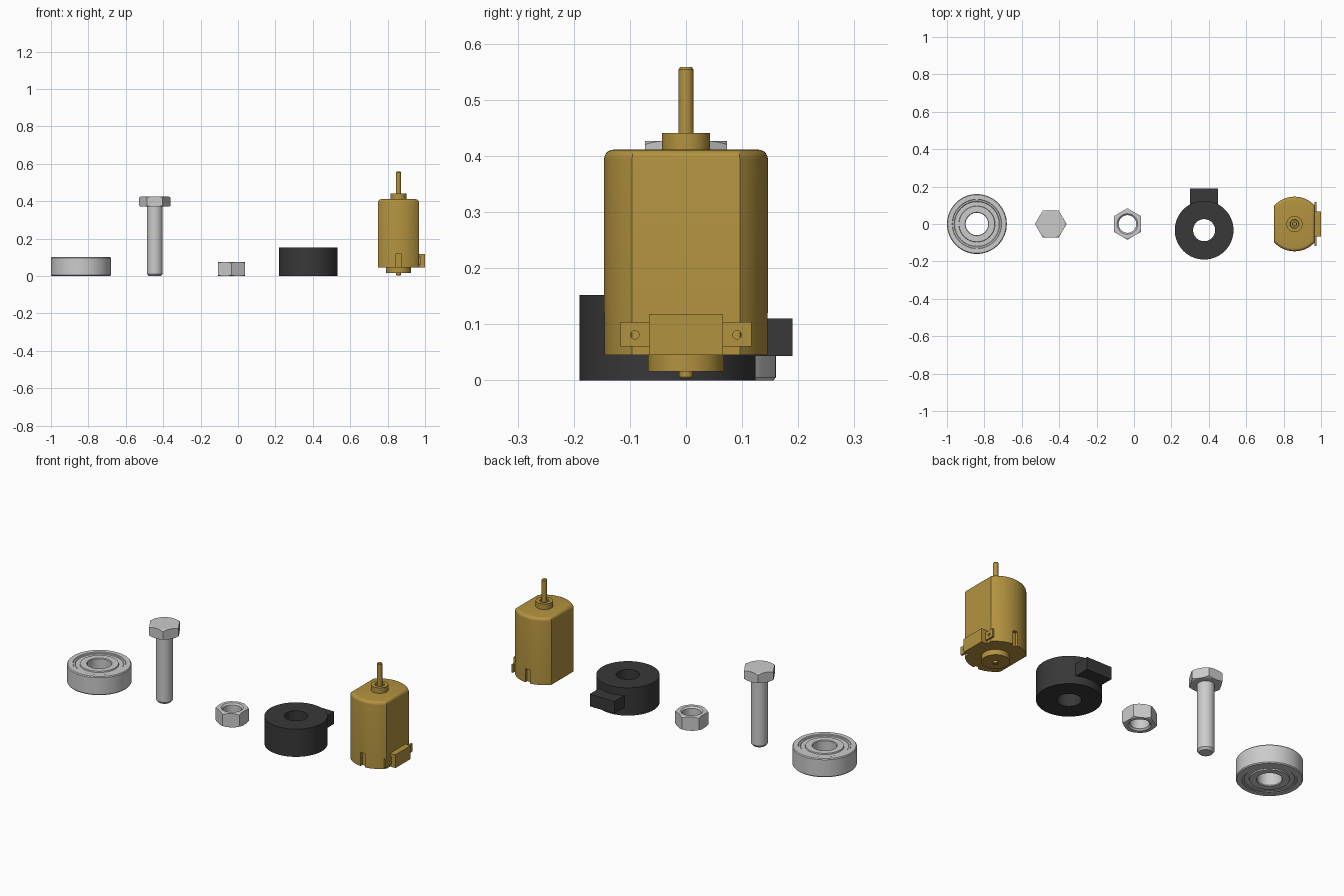
import bpy, bmesh
from math import pi, cos, sin, acos, radians

if "Cube" in bpy.data.objects:
    bpy.data.objects.remove(bpy.data.objects["Cube"])


def material(name, color):
    m = bpy.data.materials.new(name)
    m.diffuse_color = color
    m.use_nodes = True
    m.node_tree.nodes["Principled BSDF"].inputs["Base Color"].default_value = m.diffuse_color
    return m


GOLD = material("gold", (0.45, 0.29, 0.05, 1))
BLACK = material("black", (0.04, 0.04, 0.04, 1))


def finish(bm, name, loc, mat=None):
    bmesh.ops.recalc_face_normals(bm, faces=bm.faces)
    me = bpy.data.meshes.new(name)
    bm.to_mesh(me)
    bm.free()
    ob = bpy.data.objects.new(name, me)
    bpy.context.collection.objects.link(ob)
    ob.location = loc
    if mat:
        me.materials.append(mat)
    return ob


def lathe(name, profile, loc, mat=None, closed=False, n=64):
    """Spin an (r, z) profile round z."""
    bm = bmesh.new()
    rings = [[bm.verts.new((r * cos(2 * pi * i / n), r * sin(2 * pi * i / n), z))
              for i in range(n)] for r, z in profile]
    pairs = list(zip(rings, rings[1:]))
    if closed:
        pairs.append((rings[-1], rings[0]))
    for a, b in pairs:
        for i in range(n):
            j = (i + 1) % n
            bm.faces.new((a[i], a[j], b[j], b[i]))
    bmesh.ops.remove_doubles(bm, verts=bm.verts, dist=1e-6)
    return finish(bm, name, loc, mat)


def prism(name, outline, z0, z1, loc, mat=None, round_top=0):
    bm = bmesh.new()
    f = bm.faces.new([bm.verts.new((x, y, z0)) for x, y in outline])
    top = bmesh.ops.extrude_face_region(bm, geom=[f], use_keep_orig=True)["geom"]
    up = [v for v in top if isinstance(v, bmesh.types.BMVert)]
    bmesh.ops.translate(bm, verts=up, vec=(0, 0, z1 - z0))
    if round_top:
        rim = [e for e in bm.edges if all(v.co.z > z1 - 1e-5 for v in e.verts)]
        bmesh.ops.bevel(bm, geom=rim, offset=round_top, segments=5,
                        profile=0.5, affect='EDGES')
    return finish(bm, name, loc, mat)


def box(name, x, y, z, mat=None):
    outline = [(x[0], y[0]), (x[1], y[0]), (x[1], y[1]), (x[0], y[1])]
    return prism(name, outline, z[0], z[1], (0, 0, 0), mat)


def boolean(ob, tool, op='DIFFERENCE'):
    mod = ob.modifiers.new("cut", 'BOOLEAN')
    mod.operation, mod.object, mod.solver = op, tool, 'EXACT'
    bpy.context.view_layer.objects.active = ob
    bpy.ops.object.modifier_apply(modifier=mod.name)
    bpy.data.objects.remove(tool)


def hexagon(r, turn):
    return [(r * cos(turn + i * pi / 3), r * sin(turn + i * pi / 3)) for i in range(6)]


# Ball bearing: races with recessed shields, same on both faces
H = 0.102
half = [(0.060, 0.004), (0.063, 0), (0.095, 0), (0.097, 0.006), (0.119, 0.006),
        (0.122, 0.003), (0.130, 0.003), (0.132, 0), (0.156, 0), (0.160, 0.005)]
lathe("bearing", half + [(r, H - z) for r, z in reversed(half)],
      (-0.84, 0, 0), closed=True)

# Hex bolt: chamfered head and shank
BOLT = (-0.445, 0, 0)
lathe("bolt_shank", [(0, 0), (0.032, 0), (0.042, 0.012), (0.042, 0.38), (0, 0.38)], BOLT)
head = prism("bolt_head", hexagon(0.0845, 0), 0.371, 0.426, BOLT)
boolean(head, lathe("chamfer", [(0, 0.371), (0.074, 0.371), (0.088, 0.379),
                                (0.088, 0.418), (0.074, 0.426), (0, 0.426)], BOLT),
        'INTERSECT')

# Hex nut: chamfered outside and at the bore
NUT = (-0.035, 0, 0)
nut = prism("nut", hexagon(0.084, pi / 6), 0, 0.075, NUT)
boolean(nut, lathe("chamfer", [(0.055, 0), (0.074, 0), (0.088, 0.008), (0.088, 0.067),
                               (0.074, 0.075), (0.055, 0.075), (0.047, 0.067),
                               (0.047, 0.008)], NUT, closed=True), 'INTERSECT')

# Black ring with side connector
lathe("buzzer_body", [(0.059, 0), (0.157, 0), (0.157, 0.152), (0.059, 0.152)],
      (0.375, -0.033, 0), BLACK, closed=True)
box("buzzer_connector", (0.30, 0.45), (0.07, 0.19), (0.043, 0.11), BLACK)

# Motor can: round body with two flats, rounded top, slots front and back
MX = 0.858
MOTOR = (MX, 0, 0)
R, FLAT = 0.146, 0.11
a0 = acos(FLAT / R)
arc = [a0 + (pi - 2 * a0) * i / 24 for i in range(25)]
outline = [(R * cos(a), R * sin(a)) for a in arc]
outline += [(-x, -y) for x, y in outline]
can = prism("motor_can", outline, 0.045, 0.411, MOTOR, GOLD, round_top=0.017)
for s in (-1, 1):
    ys = sorted((s * 0.13, s * 0.17))
    boolean(can, box("slot", (MX - 0.014, MX + 0.014), ys, (0.03, 0.12)))

# Motor bosses and shaft
lathe("motor_top_boss", [(0, 0.405), (0.043, 0.405), (0.043, 0.441), (0.024, 0.441),
                         (0.022, 0.432), (0, 0.432)], MOTOR, GOLD)
boss = lathe("motor_bottom_boss", [(0, 0.05), (0.068, 0.05), (0.068, 0.016), (0, 0.016)],
             MOTOR, GOLD)
lathe("motor_shaft", [(0, 0.003), (0.010, 0.003), (0.0125, 0.006), (0.0125, 0.03),
                      (0.0135, 0.42), (0.0135, 0.554), (0.0105, 0.558), (0, 0.558)],
      MOTOR, GOLD, n=32)

# Motor terminals: block with a drilled tab on each side
box("terminal_block", (0.96, 1.0), (-0.066, 0.066), (0.045, 0.118), GOLD)
for s, side in ((-1, "front"), (1, "back")):
    tab = box("terminal_" + side, (0.966, 0.976), sorted((s * 0.05, s * 0.117)),
              (0.06, 0.104), GOLD)
    drill = lathe("drill", [(0, -0.05), (0.0075, -0.05), (0.0075, 0.05), (0, 0.05)],
                  (0.97, s * 0.091, 0.081), n=24)
    drill.rotation_euler = (0, pi / 2, 0)
    boolean(tab, drill)

# Smooth round surfaces, keep edges sharp
for ob in bpy.data.objects:
    ob.select_set(True)
bpy.ops.object.shade_smooth_by_angle(angle=radians(25))
